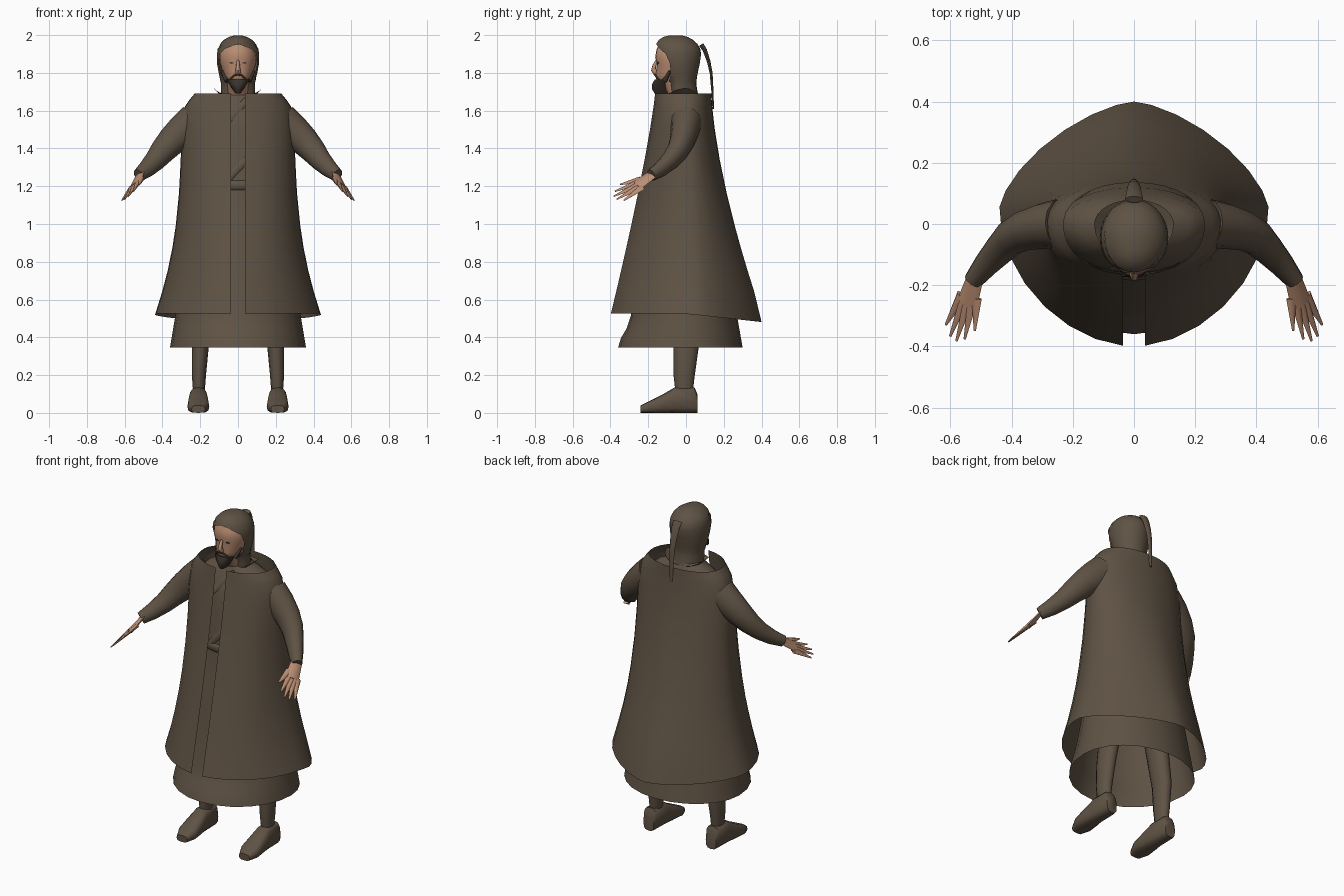
import bpy, bmesh, math
from mathutils import Vector

if "Cube" in bpy.data.objects:
    bpy.data.objects.remove(bpy.data.objects["Cube"])


def material(name, rgb):
    mat = bpy.data.materials.new(name)
    mat.use_nodes = True
    mat.diffuse_color = (*rgb, 1)
    mat.node_tree.nodes["Principled BSDF"].inputs["Base Color"].default_value = (*rgb, 1)
    return mat


CLOTH = material("brown cloth", (.114, .085, .058))
SKIN = material("skin", (.5, .27, .17))
HAIR = material("dark hair", (.045, .034, .026))


def loft(name, rings, mat, caps=False, mirror=False):
    """Skin a list of equally long point rings."""
    bm = bmesh.new()
    rows = [[bm.verts.new(point) for point in ring] for ring in rings]
    for low, high in zip(rows, rows[1:]):
        for i in range(len(low) - 1):
            bm.faces.new((low[i], low[i + 1], high[i + 1], high[i]))
    if caps:
        bm.faces.new(rows[0][:-1])
        bm.faces.new(rows[-1][:-1])
    bmesh.ops.remove_doubles(bm, verts=bm.verts, dist=.0001)
    bmesh.ops.recalc_face_normals(bm, faces=bm.faces)
    mesh = bpy.data.meshes.new(name)
    bm.to_mesh(mesh)
    bm.free()
    mesh.materials.append(mat)
    mesh.shade_smooth()
    mesh.set_sharp_from_angle(angle=math.radians(50))
    part = bpy.data.objects.new(name, mesh)
    bpy.context.collection.objects.link(part)
    if mirror:
        part.modifiers.new("Mirror", 'MIRROR')


def power(value, exponent):
    return math.copysign(abs(value) ** exponent, value)


def level(z, width, front, back, middle=0, square=2, back_square=2, opening=0, sides=24):
    """Horizontal ring from half width, front depth and back depth, open at the front."""
    ring = []
    for i in range(sides + 1):
        turn = opening + (math.tau - 2 * opening) * i / sides
        ahead = math.cos(turn) > 0
        exponent = 2 / (square if ahead else back_square)
        depth = front + middle if ahead else back - middle
        ring.append(Vector((width * power(math.sin(turn), exponent),
                            middle - depth * power(math.cos(turn), exponent), z)))
    return ring


def oval(centre, u, v, sides, square=2):
    """Closed ring spanned by two half axes."""
    turns = [math.tau * i / sides for i in range(sides + 1)]
    return [centre + u * power(math.cos(t), 2 / square) + v * power(math.sin(t), 2 / square)
            for t in turns]


def tube(name, path, start, end, mat, flat=1, ref=(1, 0, 0), sides=8, mirror=False):
    """Tapered tube along a path, widened by the flat factor along ref."""
    points = [Vector(p) for p in path]
    last = len(points) - 1
    rings = []
    for i, point in enumerate(points):
        along = (points[min(i + 1, last)] - points[max(i - 1, 0)]).normalized()
        u = Vector(ref)
        u = (u - along * u.dot(along)).normalized()
        radius = start + (end - start) * i / last
        rings.append(oval(point, u * radius * flat, along.cross(u) * radius, sides))
    loft(name, rings, mat, caps=True, mirror=mirror)


# Cloak: open sheet, oval at the neck, flaring to a pointed hem, slit down the front
rings = []
for t in (0, .03, .06, .16, .3, .45, .6, .7, .8, .9, 1):
    width = .3 + .14 * t ** 3 - .07 * max(0, 1 - 10 * t) ** 1.5
    square = 2.2 - .35 * t
    slit = math.asin((.036 / width) ** (square / 2))
    rings.append(level(1.69 - 1.165 * t, width, .165 + .235 * t ** 1.2, .135 + .265 * t ** 1.5,
                       middle=.05 * t, square=square, back_square=2.1 - .6 * t,
                       opening=slit, sides=28))
for point in rings[-1]:
    point.z -= .11 * max(0, point.y)
loft("cloak", rings, CLOTH)

# Robe: flared skirt with a kicked-out hem, then the upper body
rings = []
for t in (0, .06, .12, .2, .5, .8):
    flare = 1 - t
    rings.append(level(.345 + .85 * t, .22 + .14 * flare,
                       .18 + .14 * flare + .04 * max(0, 1 - 50 * t * t), .15 + .15 * flare))
for row in ((1.2, .22, .17, .15), (1.5, .25, .16, .12), (1.6, .24, .13, .1), (1.65, .18, .1, .08),
            (1.69, .08, .09, .06)):
    rings.append(level(*row))
loft("robe", rings, CLOTH)

# Belt and crossed lapels
loft("belt", [level(z, .22 + grow, .175 + grow, .155 + grow)
              for z, grow in ((1.18, 0), (1.19, .01), (1.22, .01), (1.23, 0))], CLOTH)
tube("lower_lapel", [(-.08, -.17, 1.21), (.1, -.162, 1.4)], .006, .006, CLOTH, flat=3)
tube("upper_lapel", [(-.07, -.148, 1.53), (.05, -.106, 1.66)], .006, .006, CLOTH, flat=3)

# Collar with raised side points
inner = level(1.675, .085, .1, .06, opening=.5)
outer = level(1.685, .13, .12, .08, opening=.35)
for point in outer:
    point.z += .035 * (point.x / .13) ** 4
loft("collar", [inner, outer], CLOTH)

# Sleeves
tube("sleeves", [(.23, 0, 1.54), (.29, -.005, 1.495), (.35, -.02, 1.44), (.4, -.045, 1.385),
                 (.44, -.085, 1.335), (.485, -.135, 1.29), (.525, -.185, 1.258)],
     .1, .035, CLOTH, flat=.85, ref=(0, 1, 0), sides=12, mirror=True)

# Hands: flat palm with a fan of broad pointed fingers
spread = Vector((.74, .15, -.66))
forward = Vector((.035, -.12, -.056))
wrist = Vector((.518, -.175, 1.265))
knuckles = Vector((.545, -.262, 1.203))
tube("palms", [wrist, wrist.lerp(knuckles, .5), knuckles], .011, .014, SKIN,
     flat=3, ref=spread, mirror=True)
for i, finger in enumerate(("thumbs", "index_fingers", "middle_fingers",
                            "ring_fingers", "little_fingers")):
    fan = i - 2
    root = knuckles + spread * fan * .016 - forward * .2
    tip = knuckles + spread * fan * .032 + forward * (1 - .09 * fan ** 2)
    tube(finger, [root, root.lerp(tip, .5), tip], .014, .003, SKIN,
         flat=1.6, ref=spread, sides=6, mirror=True)

# Legs
tube("legs", [(.12, 0, .95), (.16, 0, .6), (.2, 0, .35), (.207, -.01, .2), (.207, -.01, .1)],
     .06, .03, CLOTH, flat=1.5, ref=(0, 1, 0), sides=12, mirror=True)

# Boots: square rings from heel to toe, as (y, half width, height)
rings = []
for y, width, height in ((.06, .035, .1), (.045, .043, .135), (-.06, .047, .135),
                         (-.12, .055, .1), (-.19, .058, .065), (-.24, .036, .04)):
    rings.append(oval(Vector((.21, y, height / 2)), Vector((width, 0, 0)),
                      Vector((0, 0, height / 2)), 12, square=3))
loft("boots", rings, CLOTH, caps=True, mirror=True)

# Face and neck, as (height, half width, front depth)
face = ((1.68, .06, .09), (1.74, .06, .13), (1.765, .068, .157), (1.79, .078, .162),
        (1.85, .096, .153), (1.88, .099, .163), (1.92, .094, .157), (1.95, .07, .145))
loft("face", [level(*row, .03, middle=-.04, square=2.2) for row in face], SKIN)
tube("nose", [(0, -.155, 1.865), (0, -.167, 1.84), (0, -.173, 1.815), (0, -.155, 1.8)],
     .007, .016, SKIN)
tube("eyes", [(.034, -.14, 1.853), (.034, -.153, 1.853)], .004, .004, HAIR, flat=3, mirror=True)

# Beard, moustache and side whiskers
beard = ((1.69, .012, .166), (1.715, .03, .18), (1.74, .046, .18), (1.766, .064, .165))
loft("beard", [level(*row, -.09, middle=-.125, sides=16) for row in beard], HAIR, caps=True)
tube("moustache", [(0, -.167, 1.791), (.022, -.162, 1.786), (.044, -.145, 1.762)],
     .005, .005, HAIR, ref=(0, 0, 1), mirror=True)
tube("side_whiskers", [(.058, -.115, 1.757), (.07, -.1, 1.78), (.084, -.085, 1.81)],
     .014, .007, HAIR, mirror=True)

# Hood: neck and cheeks with a face opening, then a rounded dome
rings = []
for z, width, front, back, opening in ((1.68, .09, .08, .065, 0), (1.735, .09, .09, .055, 0),
                                       (1.755, .093, .105, .055, .7), (1.79, .1, .13, .06, 1.1),
                                       (1.85, .112, .15, .073, 1.15)):
    rings.append(level(z, width, front, back, middle=-.04, opening=opening))
for degrees in range(0, 90, 16):
    rise, reach = math.sin(math.radians(degrees)), math.cos(math.radians(degrees))
    rings.append(level(1.9 + .1 * rise, .112 * reach, .045 + .125 * reach ** .6,
                       .125 * reach - .045, middle=-.045,
                       opening=1.05 * max(0, 1 - 2 * rise) ** .5))
loft("hood", rings, CLOTH, caps=True)

# Hanging hood tip
tube("hood_tail", [(0, .08, 1.95), (0, .1, 1.92), (0, .12, 1.86), (0, .133, 1.8),
                   (0, .14, 1.7), (0, .144, 1.61)], .013, .004, CLOTH, flat=2.3)
